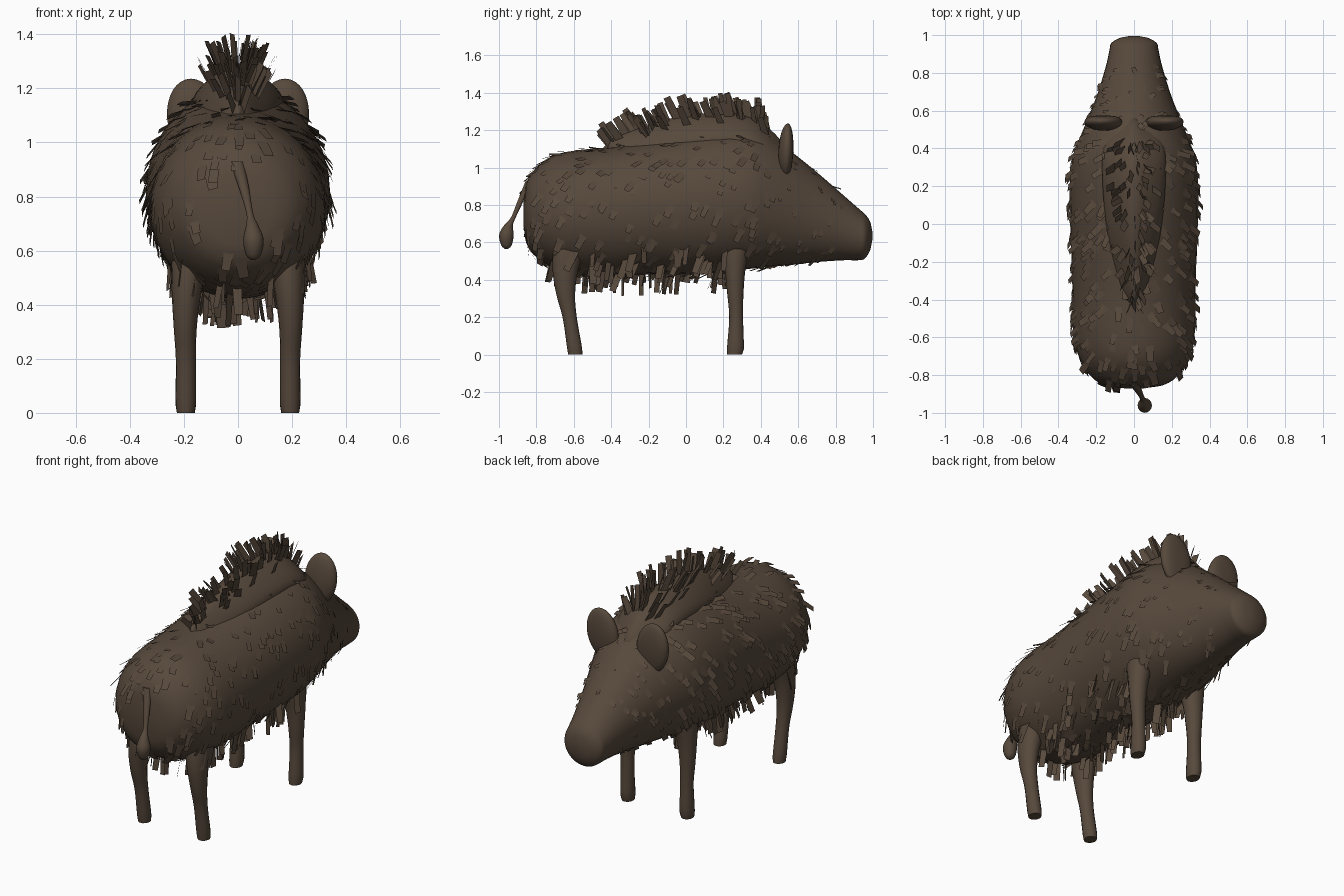
import bpy, bmesh, math, random
from mathutils import Vector

random.seed(7)
if "Cube" in bpy.data.objects:
    bpy.data.objects.remove(bpy.data.objects["Cube"])

BROWN = (0.095, 0.066, 0.045, 1)
hide = bpy.data.materials.new("dark brown hide")
hide.use_nodes = True
hide.diffuse_color = BROWN
bsdf = hide.node_tree.nodes["Principled BSDF"]
bsdf.inputs["Base Color"].default_value = BROWN
bsdf.inputs["Roughness"].default_value = 0.9


def finish(name, bm, smooth=True):
    me = bpy.data.meshes.new(name)
    if smooth:
        bmesh.ops.recalc_face_normals(bm, faces=bm.faces)
    bm.to_mesh(me)
    bm.free()
    me.materials.append(hide)
    ob = bpy.data.objects.new(name, me)
    bpy.context.collection.objects.link(ob)
    if smooth:
        bpy.ops.object.select_all(action='DESELECT')
        ob.select_set(True)
        bpy.context.view_layer.objects.active = ob
        bpy.ops.object.shade_smooth_by_angle(angle=math.radians(50))
    return ob


def blend(table, t):
    """Smooth interpolation through rows whose first item is the position."""
    i = 0
    while i < len(table) - 2 and t > table[i + 1][0]:
        i += 1
    a, b = table[i], table[i + 1]
    p, q = table[max(i - 1, 0)], table[min(i + 2, len(table) - 1)]
    h = b[0] - a[0]
    s = min(max((t - a[0]) / h, 0), 1)
    out = []
    for k in range(1, len(a)):
        m0 = (b[k] - p[k]) / (b[0] - p[0]) * h
        m1 = (q[k] - a[k]) / (q[0] - a[0]) * h
        out.append((2*s**3 - 3*s**2 + 1) * a[k] + (s**3 - 2*s**2 + s) * m0
                   + (3*s**2 - 2*s**3) * b[k] + (s**3 - s**2) * m1)
    return out


def loft(name, rings):
    bm = bmesh.new()
    loops = [[bm.verts.new(p) for p in ring] for ring in rings]
    n = len(loops[0])
    for a, b in zip(loops, loops[1:]):
        for i in range(n):
            j = (i + 1) % n
            bm.faces.new((a[i], a[j], b[j], b[i]))
    bm.faces.new(loops[0])
    bm.faces.new(loops[-1])
    return finish(name, bm)


# Body and head: position along y, top, bottom, half width
BODY = [
    (-0.87, 0.80, 0.70, 0.05), (-0.855, 0.91, 0.60, 0.15),
    (-0.81, 0.99, 0.53, 0.225), (-0.72, 1.06, 0.47, 0.285),
    (-0.6, 1.09, 0.43, 0.32), (-0.4, 1.11, 0.42, 0.325),
    (-0.2, 1.14, 0.43, 0.33), (0.0, 1.175, 0.43, 0.338),
    (0.2, 1.2, 0.44, 0.34), (0.35, 1.195, 0.46, 0.325),
    (0.46, 1.155, 0.47, 0.285), (0.57, 1.08, 0.48, 0.24),
    (0.7, 0.975, 0.495, 0.19), (0.85, 0.845, 0.505, 0.145),
    (0.93, 0.775, 0.505, 0.128), (0.958, 0.75, 0.515, 0.12),
    (0.985, 0.71, 0.56, 0.075), (0.996, 0.66, 0.61, 0.02)]


def skin(y, a):
    top, bottom, width = blend(BODY, y)
    return Vector((width * math.sin(a), y,
                   (top + bottom) / 2 + (top - bottom) / 2 * math.cos(a)))


def skin_normal(y, a):
    e = 0.01
    along = skin(y + e, a) - skin(y - e, a)
    around = skin(y, a + e) - skin(y, a - e)
    return around.cross(along).normalized()


def circle(n=32):
    return [math.tau * i / n for i in range(n)]


ys = []
for r, s in zip(BODY, BODY[1:]):
    ys += [r[0] + (s[0] - r[0]) * k / 3 for k in range(3)]
ys.append(BODY[-1][0])
loft("body_and_head", [[skin(y, a) for a in circle()] for y in ys])

# Raised ridge along the shoulders: y, top, half width
RIDGE = [(-0.44, 1.11, 0.01), (-0.4, 1.15, 0.03), (-0.25, 1.21, 0.05),
         (0, 1.28, 0.072), (0.28, 1.285, 0.082), (0.42, 1.23, 0.075),
         (0.56, 1.09, 0.03)]


def ridge(y, a):
    """Tent-shaped crest flaring into the shoulders."""
    top, width = blend(RIDGE, y)
    low = blend(BODY, y)[0] - 0.12
    flare = 1 + 0.9 * (1 - math.cos(a))
    return Vector((width * flare * math.sin(a), y,
                   (top + low) / 2 + (top - low) / 2 * math.cos(a)))


loft("shoulder_ridge", [[ridge(-0.44 + 0.04 * k, a) for a in circle(28)]
                        for k in range(26)])


def column(name, rows, steps=24):
    """Limb from rows of height, x, y, x radius, y radius."""
    z0, z1 = rows[0][0], rows[-1][0]
    rings = []
    for k in range(steps + 1):
        z = z0 + (z1 - z0) * k / steps
        x, y, rx, ry = blend(rows, z)
        rings.append([(x + rx * math.cos(a), y + ry * math.sin(a), z)
                      for a in circle(16)])
    return loft(name, rings)


# Legs
HIND = [(0, 0.193, -0.592, 0.033, 0.038), (0.03, 0.193, -0.595, 0.037, 0.04),
        (0.2, 0.193, -0.622, 0.037, 0.038), (0.32, 0.195, -0.643, 0.043, 0.05),
        (0.45, 0.19, -0.645, 0.055, 0.068), (0.58, 0.175, -0.62, 0.068, 0.085),
        (0.7, 0.14, -0.58, 0.07, 0.085)]
FORE = [(0, 0.193, 0.26, 0.033, 0.04), (0.03, 0.193, 0.264, 0.038, 0.045),
        (0.2, 0.193, 0.268, 0.037, 0.037), (0.32, 0.195, 0.264, 0.043, 0.043),
        (0.45, 0.19, 0.262, 0.055, 0.055), (0.58, 0.175, 0.26, 0.068, 0.08),
        (0.7, 0.14, 0.26, 0.07, 0.085)]
for side, sx in (("left", 1), ("right", -1)):
    for part, rows in (("hind_leg", HIND), ("front_leg", FORE)):
        column(f"{side}_{part}", [(r[0], sx * r[1], *r[2:]) for r in rows])

# Tail with a tufted end
column("tail", [(0.565, 0.057, -0.96, 0.008, 0.008),
                (0.58, 0.057, -0.96, 0.026, 0.026),
                (0.64, 0.057, -0.96, 0.038, 0.039),
                (0.69, 0.053, -0.95, 0.024, 0.024),
                (0.73, 0.045, -0.925, 0.013, 0.013),
                (0.82, 0.025, -0.885, 0.018, 0.016),
                (0.93, -0.005, -0.835, 0.026, 0.022)], 36)

# Ears: flattened ovals with a shallow hollow in front
for side, sx in (("left", 1), ("right", -1)):
    bm = bmesh.new()
    bmesh.ops.create_uvsphere(bm, u_segments=24, v_segments=16, radius=1)
    for v in bm.verts:
        x, y, z = v.co
        hollow = 0.012 * max(0, y) * (1 - x * x)
        v.co = (sx * (0.162 + x * 0.1 + 0.012 * z),
                0.54 + y * 0.046 - hollow + 0.006 * z, 1.088 + 0.148 * z)
    finish(f"{side}_ear", bm)


def bristle(bm, root, direction, facing, length, width):
    d = direction.normalized()
    across = d.cross(facing).normalized() * width / 2
    tip = root + d * length
    root = root - d * 0.015
    bm.faces.new([bm.verts.new(p) for p in (
        root + across, tip + across * 0.85, tip - across * 0.85, root - across)])


# Coat of flat bristles lying backward and down
bm = bmesh.new()
for _ in range(500):
    y = random.uniform(-0.85, 0.5) if random.random() < 0.86 else random.uniform(0.5, 0.85)
    a = random.uniform(-math.pi, math.pi)
    n = skin_normal(y, a)
    flow = Vector((random.uniform(-0.25, 0.25), -0.45, -0.9))
    flow = (flow - n * flow.dot(n)).normalized()
    size = 0.65 if y > 0.5 else 1
    bristle(bm, skin(y, a), flow + n * random.uniform(0.02, 0.42), n,
            random.uniform(0.045, 0.08) * size, random.uniform(0.03, 0.045) * size)
finish("coat_bristles", bm, False)

# Longer bristles hanging from the belly
bm = bmesh.new()
for _ in range(100):
    y = random.uniform(-0.72, 0.22)
    a = math.pi + random.uniform(-0.9, 0.9)
    n = skin_normal(y, a)
    facing = Vector((math.sin(a) + random.uniform(-0.3, 0.3), random.uniform(-0.6, 0.4), 0.05))
    fall = Vector((random.uniform(-0.2, 0.2), random.uniform(-0.5, 0.1), -1))
    bristle(bm, skin(y, a), fall + n * 0.2, facing, random.uniform(0.06, 0.12),
            random.uniform(0.03, 0.045))
finish("belly_bristles", bm, False)

# Upright mane fanned out from the ridge, leaning back more toward the rear
bm = bmesh.new()
for _ in range(85):
    y = random.uniform(-0.42, 0.48)
    a = random.uniform(-1.1, 1.1)
    back = 0.8 - 0.75 * (y + 0.42)
    d = Vector((0.65 * math.sin(a), -back + random.uniform(-0.2, 0.2), 1))
    facing = Vector((random.uniform(0.4, 1) * (1 if a > 0 else -1),
                     random.uniform(-0.8, 0.6), 0.1))
    bristle(bm, ridge(y, a), d, facing, random.uniform(0.08, 0.13),
            random.uniform(0.03, 0.045))
finish("mane_bristles", bm, False)
